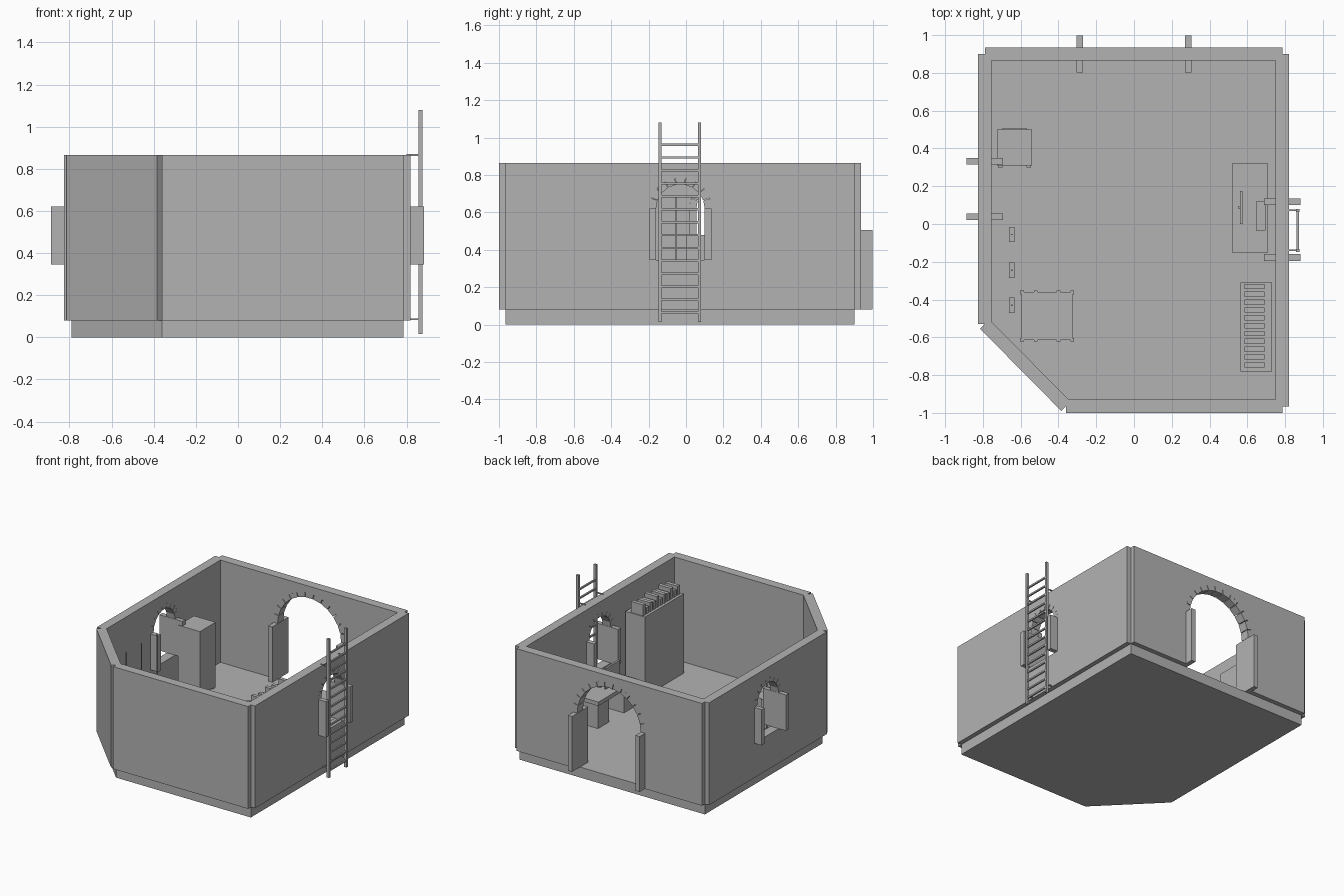
import bpy, bmesh, math
from mathutils import Vector, Matrix

if "Cube" in bpy.data.objects:
    bpy.data.objects.remove(bpy.data.objects["Cube"], do_unlink=True)

grey = bpy.data.materials.new("plain_grey")
grey.use_nodes = True
GREY = (0.45, 0.45, 0.45, 1)
grey.diffuse_color = GREY
grey.node_tree.nodes["Principled BSDF"].inputs["Base Color"].default_value = GREY

FLOOR, TOP, THICK = 0.08, 0.865, 0.07


def finish(name, bm):
    bmesh.ops.recalc_face_normals(bm, faces=bm.faces)
    mesh = bpy.data.meshes.new(name)
    bm.to_mesh(mesh)
    bm.free()
    obj = bpy.data.objects.new(name, mesh)
    mesh.materials.append(grey)
    bpy.context.collection.objects.link(obj)
    return obj


def add_box(bm, x0, x1, y0, y1, z0, z1):
    size = Matrix.Diagonal((x1 - x0, y1 - y0, z1 - z0, 1))
    centre = Matrix.Translation(((x0 + x1) / 2, (y0 + y1) / 2, (z0 + z1) / 2))
    bmesh.ops.create_cube(bm, size=1, matrix=centre @ size)


def boxes(name, *specs):
    bm = bmesh.new()
    for spec in specs:
        add_box(bm, *spec)
    return finish(name, bm)


def add_prism(bm, points, offset):
    face = bm.faces.new([bm.verts.new(p) for p in points])
    out = bmesh.ops.extrude_face_region(bm, geom=[face])
    moved = [v for v in out["geom"] if isinstance(v, bmesh.types.BMVert)]
    bmesh.ops.translate(bm, vec=offset, verts=moved)


def wall(name, start, end):
    a, b = Vector(start), Vector(end)
    d = (b - a).normalized() * THICK / 2
    n = Vector((-d.y, d.x))
    bm = bmesh.new()
    add_prism(bm, [(*p, FLOOR) for p in (a + n, b + n, b - n, a - n)],
              Vector((0, 0, TOP - FLOOR)))
    return finish(name, bm)


def arch_opening(name, target, centre, along, radius, sill, spring, stones):
    """Cut an arched opening and line it with jambs and arch stones."""
    c, u = Vector((*centre, 0)), Vector((*along, 0))
    n = Vector((-u.y, u.x, 0))
    frame = 0.035

    def at(s, z, depth):
        return c + u * s + n * depth + Vector((0, 0, z))

    def arc(r, a0, a1, steps, depth):
        angles = [a0 + (a1 - a0) * i / steps for i in range(steps + 1)]
        return [at(r * math.cos(t), spring + r * math.sin(t), depth) for t in angles]

    bm = bmesh.new()
    outline = [at(-radius, sill, -0.1), at(radius, sill, -0.1)]
    add_prism(bm, outline + arc(radius, 0, math.pi, 32, -0.1), n * 0.2)
    cutter = finish(name + "_cutter", bm)
    cutter.hide_render = True
    mod = target.modifiers.new("opening", "BOOLEAN")
    mod.operation, mod.object, mod.solver = "DIFFERENCE", cutter, "EXACT"
    bpy.context.view_layer.objects.active = target
    bpy.ops.object.modifier_apply(modifier=mod.name)
    bpy.data.objects.remove(cutter, do_unlink=True)

    # Deep jambs on both sides
    bm = bmesh.new()
    base = max(sill, FLOOR)
    for side in (-1, 1):
        s0, s1 = side * (radius - frame), side * radius
        add_prism(bm, [at(s0, base, -0.0975), at(s1, base, -0.0975),
                       at(s1, spring, -0.0975), at(s0, spring, -0.0975)], n * 0.195)
    finish(name + "_jambs", bm)

    # Wedge stones with narrow joints
    bm = bmesh.new()
    step = math.pi / stones
    for i in range(stones):
        a0, a1 = i * step + 0.008, (i + 1) * step - 0.008
        add_prism(bm, arc(radius, a0, a1, 3, -THICK / 2)
                  + arc(radius - frame, a1, a0, 1, -THICK / 2), n * THICK)
    finish(name + "_stones", bm)


# Floor slab and walls centred on its edges
corners = [(-0.79, 0.9), (-0.79, -0.53), (-0.36, -0.965), (0.785, -0.965), (0.785, 0.9)]
bm = bmesh.new()
add_prism(bm, [(*p, 0) for p in corners], Vector((0, 0, FLOOR)))
finish("floor_slab", bm)
names = ["left_wall", "corner_wall", "front_wall", "right_wall", "back_wall"]
walls = {n: wall(n, corners[i], corners[(i + 1) % 5]) for i, n in enumerate(names)}

# Doorway and windows
arch_opening("doorway", walls["back_wall"], (0, 0.9), (1, 0), 0.305, 0.0, 0.505, 13)
arch_opening("right_window", walls["right_wall"], (0.785, -0.03), (0, 1), 0.165, 0.345, 0.62, 9)
arch_opening("left_window", walls["left_wall"], (-0.79, 0.185), (0, 1), 0.165, 0.345, 0.62, 9)

# Outside ladder with wall brackets
rails = (-0.14, 0.072)
boxes("ladder_rails", *[(0.857, 0.877, y - 0.008, y + 0.008, 0.015, 1.08) for y in rails])
boxes("ladder_rungs", *[(0.861, 0.873, *rails, z - 0.006, z + 0.006)
                        for z in [0.065 + 0.069 * i for i in range(14)]])
boxes("ladder_brackets", *[(0.8, 0.86, y - 0.004, y + 0.004, z - 0.004, z + 0.004)
                           for y in rails for z in (0.086, 0.866)])

# Bookcase with a row of books on top
boxes("bookcase", (0.565, 0.73, -0.78, -0.31, FLOOR, 0.69))
heights = (0.07, 0.05, 0.085, 0.06)
boxes("books", *[(0.585, 0.69, y, y + 0.028, 0.69, 0.69 + heights[i % 4])
                 for i, y in enumerate([-0.76 + 0.0415 * k for k in range(11)])])

# Desk with two pedestals, screen and keyboard
boxes("desk_top", (0.52, 0.71, -0.15, 0.32, 0.26, 0.29))
boxes("desk_pedestals", *[(0.53, 0.7, y, y + 0.135, FLOOR, 0.26) for y in (-0.14, 0.175)])
boxes("screen", (0.56, 0.575, 0.0, 0.175, 0.32, 0.48))
boxes("screen_stand", (0.553, 0.563, 0.08, 0.095, 0.29, 0.4))
boxes("keyboard", (0.645, 0.695, -0.035, 0.12, 0.29, 0.302))

# Tall cabinet with feet and a back panel
boxes("cabinet", (-0.725, -0.54, 0.31, 0.5, 0.095, 0.585))
boxes("cabinet_panel", (-0.695, -0.57, 0.5, 0.508, 0.12, 0.56))
boxes("cabinet_feet", *[(x, x + 0.025, y, y + 0.03, FLOOR, 0.095)
                        for x in (-0.72, -0.57) for y in (0.3, 0.47)])

# Crate with corner posts and middle battens
boxes("crate", (-0.595, -0.325, -0.615, -0.36, FLOOR, 0.3))
boxes("crate_posts", *[(x - 0.01, x + 0.01, y - 0.01, y + 0.01, FLOOR, 0.3)
                       for x in (-0.593, -0.52, -0.4, -0.327) for y in (-0.613, -0.362)])

# Three small stands, each with a thin pole
for i, y in enumerate((-0.055, -0.245, -0.43)):
    boxes(f"stand_{i + 1}", (-0.662, -0.632, y - 0.04, y + 0.04, FLOOR, 0.25),
          (-0.65, -0.644, y - 0.003, y + 0.003, 0.25, 0.68))
